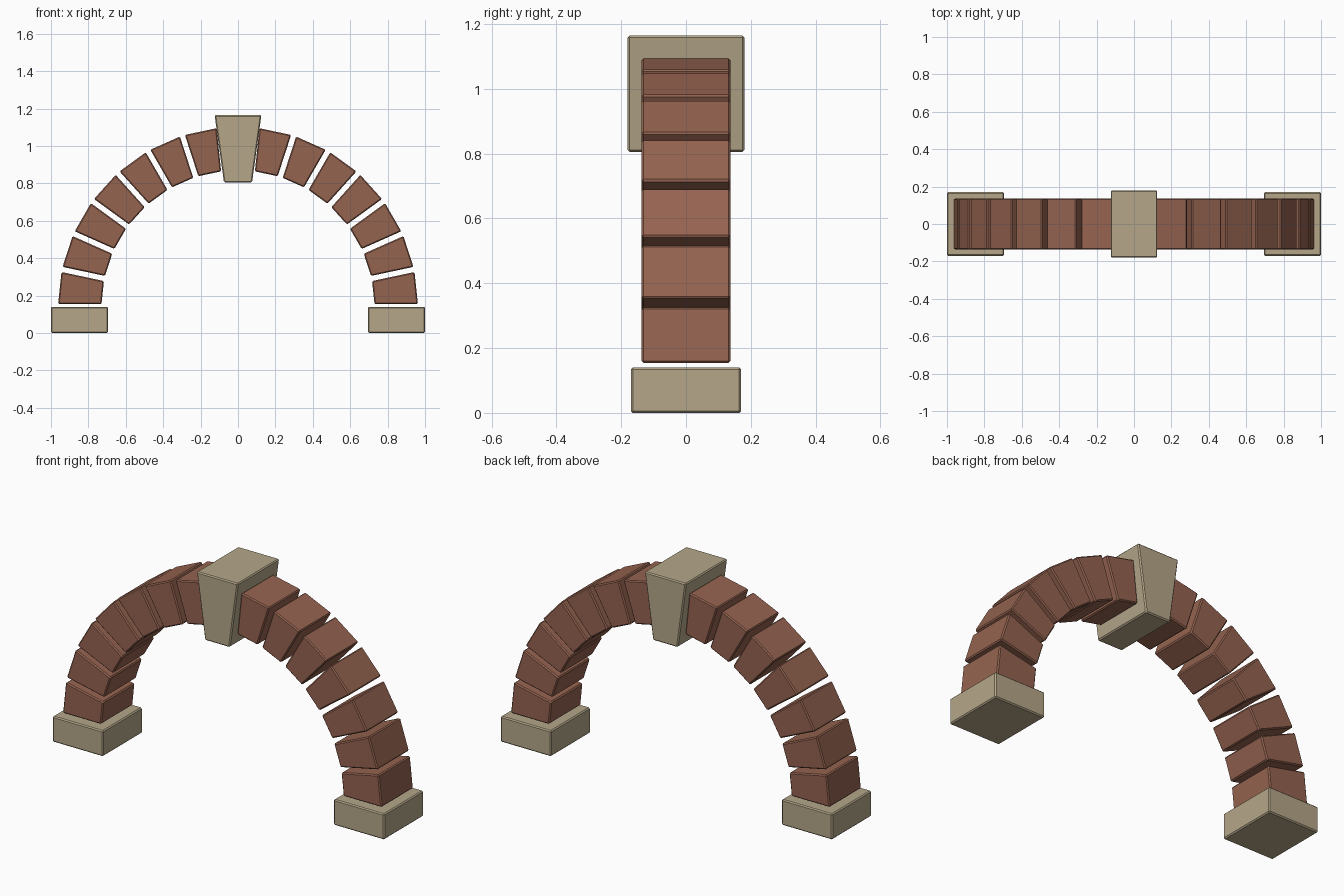
import bpy, bmesh
from math import cos, sin, pi, asin

cube = bpy.data.objects.get("Cube")
if cube:
    bpy.data.objects.remove(cube)


def material(name, rgb):
    m = bpy.data.materials.new(name)
    m.use_nodes = True
    m.diffuse_color = (*rgb, 1)
    m.node_tree.nodes["Principled BSDF"].inputs["Base Color"].default_value = (*rgb, 1)
    return m


BRICK = material("red brick", (0.30, 0.125, 0.08))
STONE = material("tan stone", (0.46, 0.385, 0.25))


def block(name, profile, half_depth, mat, bevel=0.006):
    """Extrude an x-z profile through y and chamfer its edges."""
    bm = bmesh.new()
    face = bm.faces.new([bm.verts.new((x, -half_depth, z)) for x, z in profile])
    ext = bmesh.ops.extrude_face_region(bm, geom=[face])
    verts = [v for v in ext["geom"] if isinstance(v, bmesh.types.BMVert)]
    bmesh.ops.translate(bm, verts=verts, vec=(0, 2 * half_depth, 0))
    bmesh.ops.recalc_face_normals(bm, faces=bm.faces)
    bmesh.ops.bevel(bm, geom=bm.edges[:], offset=bevel, segments=1, affect='EDGES')
    mesh = bpy.data.meshes.new(name)
    bm.to_mesh(mesh)
    bm.free()
    mesh.materials.append(mat)
    ob = bpy.data.objects.new(name, mesh)
    bpy.context.collection.objects.link(ob)


# Arch dimensions
SPRING_Z, INNER, OUTER, GAP = 0.14, 0.73, 0.962, 0.014
PER_SIDE = 7
STEP = pi / (2 * PER_SIDE + 1)


def arch_point(radius, angle, side):
    return side * radius * cos(angle), SPRING_Z + radius * sin(angle)


for side, label in ((-1, "right"), (1, "left")):
    # Springer stone at the foot
    block(label + "_springer", [(side * x, z) for x, z in
          ((0.695, 0), (1, 0), (1, 0.14), (0.695, 0.14))], 0.17, STONE)
    # Wedge bricks with an even joint between them
    for i in range(PER_SIDE):
        a, b = i * STEP, (i + 1) * STEP
        di, do = asin(GAP / INNER), asin(GAP / OUTER)
        block(f"{label}_brick_{i + 1}", [
            arch_point(INNER, a + di, side), arch_point(OUTER, a + do, side),
            arch_point(OUTER, b - do, side), arch_point(INNER, b - di, side)],
            0.137, BRICK)

# Keystone at the crown
block("keystone", [(-0.075, 0.805), (0.075, 0.805), (0.125, 1.165), (-0.125, 1.165)],
      0.18, STONE)
